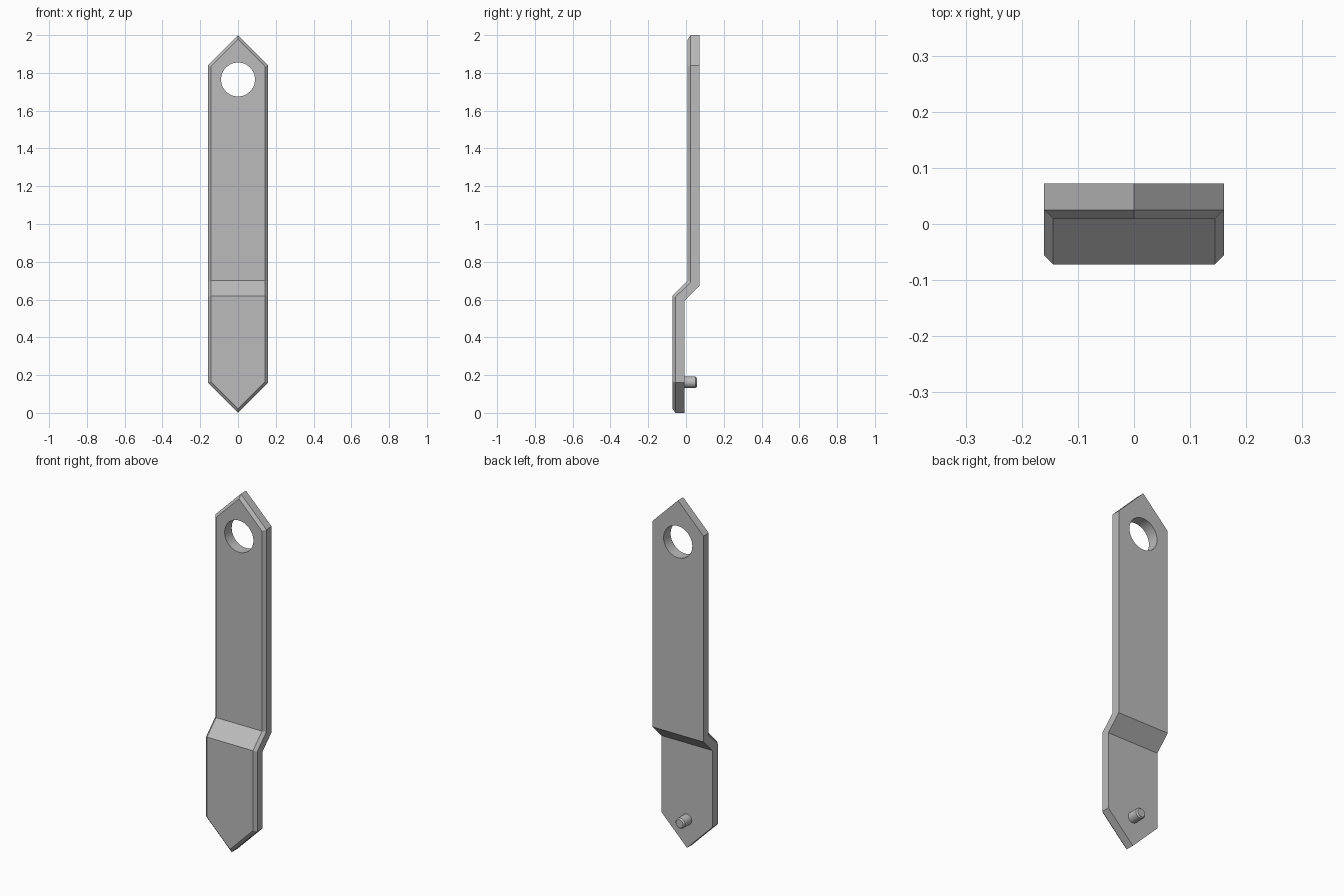
import bpy, bmesh, math
from mathutils import Matrix

cube = bpy.data.objects.get("Cube")
if cube:
    bpy.data.objects.remove(cube, do_unlink=True)

WIDTH, THICK, BEVEL = 0.16, 0.063, 0.016
LOW_Y, HIGH_Y = -0.072, 0.009          # front faces of the two plates
LOW_BEND, HIGH_BEND = 0.62, 0.70       # front creases
MITER = math.tan(math.radians(22.5))

grey = bpy.data.materials.new("grey metal")
grey.use_nodes = True
grey.diffuse_color = (0.5, 0.5, 0.5, 1)
grey.node_tree.nodes["Principled BSDF"].inputs["Base Color"].default_value = (0.5, 0.5, 0.5, 1)


def make_object(name, bm):
    bmesh.ops.recalc_face_normals(bm, faces=bm.faces)
    mesh = bpy.data.meshes.new(name)
    bm.to_mesh(mesh)
    bm.free()
    mesh.materials.append(grey)
    obj = bpy.data.objects.new(name, mesh)
    bpy.context.collection.objects.link(obj)
    return obj


def smooth(obj):
    bpy.ops.object.select_all(action='DESELECT')
    obj.select_set(True)
    bpy.context.view_layer.objects.active = obj
    bpy.ops.object.shade_smooth_by_angle(angle=math.radians(30))


def outline(bm, depth, inset):
    """One closed loop of the strap at a depth behind its front face."""
    w, tip, corner = WIDTH - inset, inset * math.sqrt(2), inset * MITER
    low, high, drop = LOW_Y + depth, HIGH_Y + depth, depth * MITER
    side = [(w, high, 1.84 - corner), (w, high, HIGH_BEND - drop),
            (w, low, LOW_BEND - drop), (w, low, 0.16 + corner)]
    loop = [(0, high, 2 - tip)] + side + [(0, low, tip)]
    loop += [(-x, y, z) for x, y, z in reversed(side)]
    return [bm.verts.new(p) for p in loop]


# Cranked strap with pointed ends and a chamfered front edge
bm = bmesh.new()
rings = [outline(bm, 0, BEVEL), outline(bm, BEVEL, 0), outline(bm, THICK, 0)]
for a, b in zip(rings, rings[1:]):
    for i in range(len(a)):
        j = (i + 1) % len(a)
        bm.faces.new((a[i], a[j], b[j], b[i]))
for r in (rings[0], rings[-1]):
    bm.faces.new((r[0], r[1], r[2], r[8], r[9]))
    bm.faces.new((r[2], r[3], r[7], r[8]))
    bm.faces.new((r[3], r[4], r[5], r[6], r[7]))
strap = make_object("strap", bm)

# Round hole near the top
bm = bmesh.new()
bmesh.ops.create_cone(bm, cap_ends=True, segments=48, radius1=0.09, radius2=0.09, depth=0.5,
                      matrix=Matrix.Translation((0, 0, 1.765)) @ Matrix.Rotation(math.pi / 2, 4, 'X'))
cutter = make_object("hole_cutter", bm)
cutter.hide_render = True
cut = strap.modifiers.new("hole", 'BOOLEAN')
cut.operation, cut.solver, cut.object = 'DIFFERENCE', 'EXACT', cutter
bpy.context.view_layer.objects.active = strap
bpy.ops.object.modifier_apply(modifier=cut.name)
bpy.data.objects.remove(cutter, do_unlink=True)
smooth(strap)

# Locating pin on the back, with a chamfered tip
bm = bmesh.new()
profile = [(0.03, -0.02), (0.03, 0.05), (0.023, 0.058)]
sides = 32
loops = [[bm.verts.new((r * math.cos(2 * math.pi * i / sides), y,
                        0.162 + r * math.sin(2 * math.pi * i / sides)))
          for i in range(sides)] for r, y in profile]
for a, b in zip(loops, loops[1:]):
    for i in range(sides):
        j = (i + 1) % sides
        bm.faces.new((a[i], a[j], b[j], b[i]))
bm.faces.new(loops[0])
bm.faces.new(loops[-1])
smooth(make_object("locating_pin", bm))
